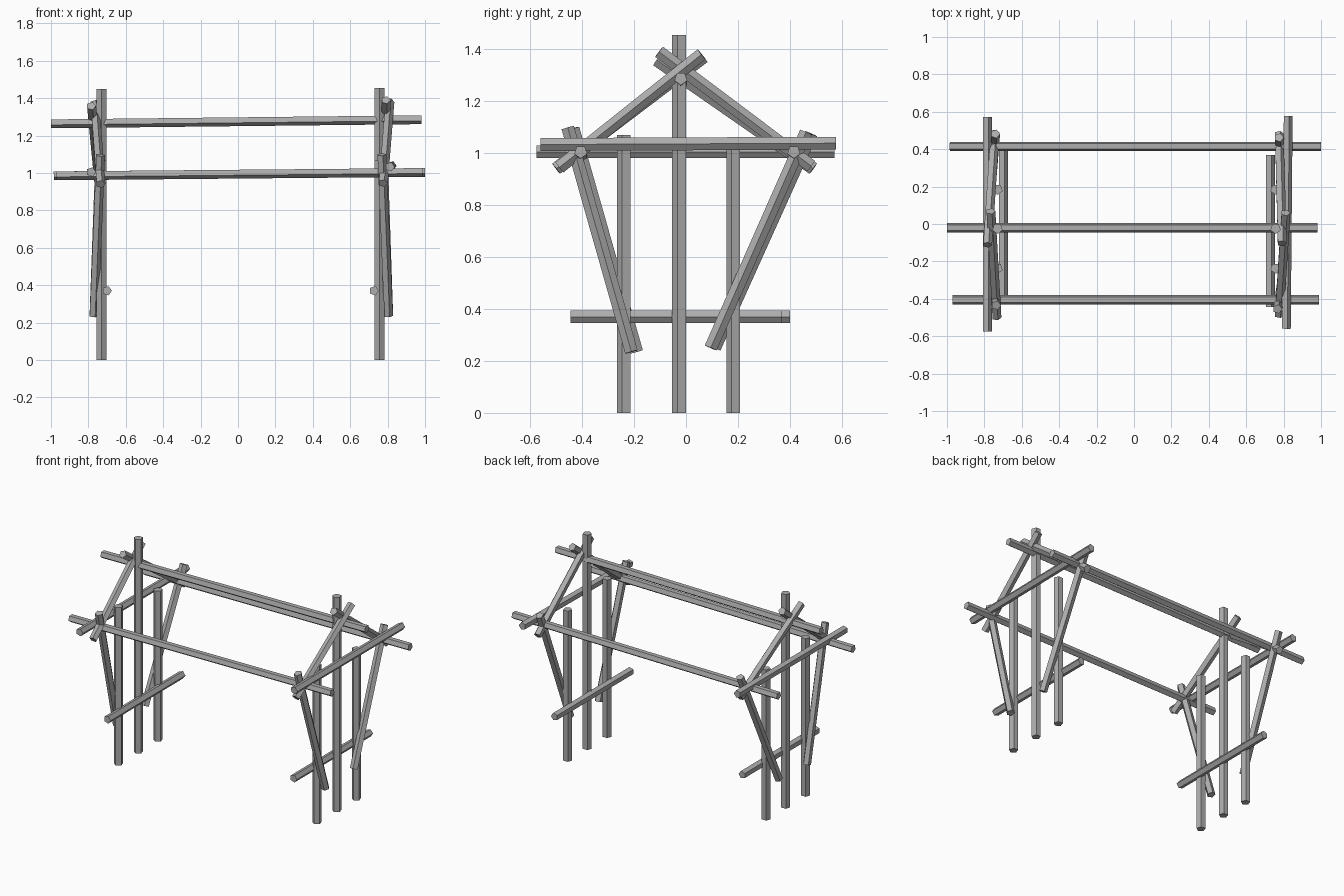
import bpy
import bmesh
from math import cos, sin, tau
from mathutils import Vector

cube = bpy.data.objects.get("Cube")
if cube:
    bpy.data.objects.remove(cube, do_unlink=True)

wood = bpy.data.materials.new("weathered_grey")
wood.use_nodes = True
GREY = (0.42, 0.42, 0.42, 1)
wood.diffuse_color = GREY
wood.node_tree.nodes["Principled BSDF"].inputs["Base Color"].default_value = GREY

SIDES = 5


def pole(name, start, end, ridge, radius=0.026):
    """Five-sided pole between two points, one edge turned towards ridge."""
    start, end = Vector(start), Vector(end)
    axis = (end - start).normalized()
    u = Vector(ridge)
    u = (u - axis * u.dot(axis)).normalized()
    v = axis.cross(u)
    bm = bmesh.new()
    rings = []
    for centre in (start, end):
        rings.append([bm.verts.new(centre + radius * (u * cos(tau * i / SIDES) + v * sin(tau * i / SIDES)))
                      for i in range(SIDES)])
    low, high = rings
    for i in range(SIDES):
        j = (i + 1) % SIDES
        bm.faces.new((low[i], low[j], high[j], high[i]))
    bm.faces.new(low[::-1])
    bm.faces.new(high)
    mesh = bpy.data.meshes.new(name)
    bm.to_mesh(mesh)
    bm.free()
    mesh.materials.append(wood)
    obj = bpy.data.objects.new(name, mesh)
    bpy.context.collection.objects.link(obj)


FRONT, OUT, DOWN = (0, -1, 0), (1, 0, 0), (0, 0, -1)

# Long beams joining the two end frames
pole("ridge_beam", (-1, -0.02, 1.265), (0.98, -0.02, 1.287), DOWN)
pole("front_eave_beam", (-0.97, -0.405, 0.987), (0.99, -0.405, 1.005), DOWN)
pole("back_eave_beam", (-0.985, 0.415, 0.987), (1, 0.415, 1.005), DOWN)

# Upright posts of both frames
for side, x, top in (("left", -0.73, 1.45), ("right", 0.757, 1.455)):
    label = "left" if side == "right" else "right"
    for part, y, height in (("front", -0.237, 1.07), ("middle", -0.024, top), ("back", 0.185, 1.02)):
        pole(f"{label}_{part}_post", (x, y, 0), (x, y, height), FRONT, 0.029)

# Frame on the model's left (+x): ties, rafters and braces
pole("left_upper_tie", (0.812, -0.56, 1.033), (0.822, 0.578, 1.038), OUT)
pole("left_lower_tie", (0.727, -0.445, 0.37), (0.727, 0.37, 0.37), OUT)
pole("left_front_rafter", (0.775, -0.487, 0.945), (0.81, 0.06, 1.38), OUT)
pole("left_back_rafter", (0.79, -0.104, 1.39), (0.775, 0.482, 0.95), OUT)
pole("left_front_brace", (0.767, -0.455, 1.098), (0.803, -0.21, 0.235), OUT)
pole("left_back_brace", (0.775, 0.462, 1.08), (0.803, 0.095, 0.25), OUT)

# Frame on the model's right (-x)
pole("right_upper_tie", (-0.785, -0.575, 1.005), (-0.785, 0.572, 1.005), OUT)
pole("right_lower_tie", (-0.7, -0.4, 0.37), (-0.7, 0.4, 0.37), OUT)
pole("right_front_rafter", (-0.735, -0.5, 0.94), (-0.767, 0.068, 1.37), OUT)
pole("right_back_rafter", (-0.785, -0.112, 1.358), (-0.745, 0.49, 0.94), OUT)
pole("right_front_brace", (-0.737, -0.435, 1.095), (-0.772, -0.19, 0.235), OUT)
pole("right_back_brace", (-0.742, 0.482, 1.075), (-0.772, 0.11, 0.25), OUT)
